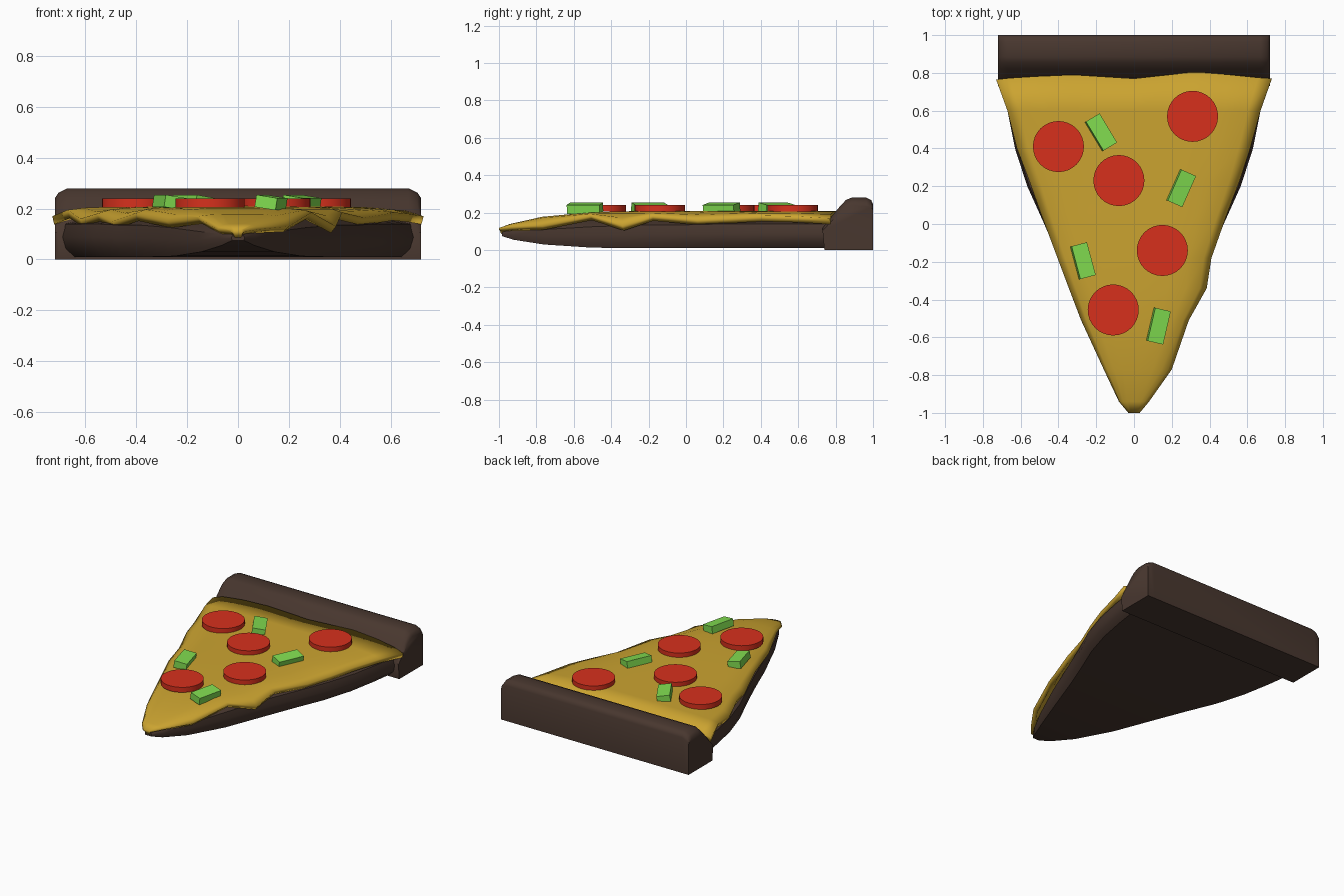
import bpy
from math import radians, cos, sin, tau

if "Cube" in bpy.data.objects:
    bpy.data.objects.remove(bpy.data.objects["Cube"])


def material(name, rgb):
    m = bpy.data.materials.new(name)
    m.diffuse_color = (*rgb, 1)
    m.use_nodes = True
    m.node_tree.nodes["Principled BSDF"].inputs["Base Color"].default_value = m.diffuse_color
    return m


BROWN = material("crust brown", (0.065, 0.038, 0.028))
YELLOW = material("cheese yellow", (0.60, 0.37, 0.03))
RED = material("pepperoni red", (0.68, 0.03, 0.012))
GREEN = material("pepper green", (0.22, 0.72, 0.08))


def build(name, verts, faces, mat, smooth=None):
    me = bpy.data.meshes.new(name)
    me.from_pydata(verts, [], faces)
    me.materials.append(mat)
    if smooth:
        me.shade_smooth()
        me.set_sharp_from_angle(angle=radians(smooth))
    ob = bpy.data.objects.new(name, me)
    bpy.context.collection.objects.link(ob)
    return ob


def loft(name, sections, mat, smooth=None):
    """Skin equal-sized closed sections and cap both ends."""
    n = len(sections[0])
    verts = [p for s in sections for p in s]
    faces = [(i * n + j, i * n + (j + 1) % n, (i + 1) * n + (j + 1) % n, (i + 1) * n + j)
             for i in range(len(sections) - 1) for j in range(n)]
    faces += [tuple(reversed(range(n))), tuple(range(len(verts) - n, len(verts)))]
    ob = build(name, verts, faces, mat)
    import bmesh
    bm = bmesh.new()
    bm.from_mesh(ob.data)
    bmesh.ops.recalc_face_normals(bm, faces=bm.faces)
    bm.to_mesh(ob.data)
    bm.free()
    if smooth:
        ob.data.shade_smooth()
        ob.data.set_sharp_from_angle(angle=radians(smooth))
    return ob


# Crust base: (y, half width, bottom z, top edge z, top middle z)
base_rows = [(-0.985, .025, .075, .09, .095), (-.92, .07, .055, .10, .115),
             (-.76, .155, .03, .11, .14), (-.5, .27, .013, .125, .165),
             (-.2, .39, .01, .135, .175), (0, .475, .01, .135, .175),
             (.2, .565, .01, .14, .175), (.4, .63, .01, .14, .175),
             (.6, .67, .01, .14, .175), (.8, .70, .01, .14, .175)]
sections = []
for y, w, zb, ze, zm in base_rows:
    mid = zb + (ze - zb) * 0.6
    half = [(.93 * w, zb), (.98 * w, zb + .25 * (ze - zb)), (w, mid), (.98 * w, ze), (.75 * w, zm)]
    sections.append([(x, y, z) for x, z in half] + [(-x, y, z) for x, z in reversed(half)])
loft("crust_base", sections, BROWN, 40)

# Crust roll: y-z profile swept along x, lowered at both ends
roll = [(.74, 0), (1, 0), (1, .245), (.99, .268), (.965, .28), (.885, .28),
        (.855, .268), (.82, .23), (.77, .17), (.73, .12)]
loft("crust_roll", [[(x, y, z * k) for y, z in roll] for x, k in
                    ((-.72, .86), (-.705, .94), (-.67, 1), (.67, 1), (.705, .94), (.72, .86))],
     BROWN, 50)

# Cheese: (y, left x, left z, right x, right z, middle z), drooping at the edges
cheese_rows = [(-1, -.03, .11, .03, .11, .118), (-.94, -.08, .118, .08, .118, .14),
               (-.77, -.16, .165, .20, .13, .178), (-.51, -.28, .15, .29, .185, .202),
               (-.34, -.345, .165, .385, .13, .207), (-.18, -.405, .18, .41, .185, .21),
               (.06, -.495, .15, .495, .165, .21), (.23, -.555, .18, .56, .175, .21),
               (.40, -.62, .16, .615, .185, .21), (.60, -.67, .195, .67, .18, .21),
               (.77, -.73, .17, .73, .17, .21)]
cols = [0, .05, .15, .28, .5, .72, .85, .95, 1]
droop = [1, .45, .12, 0, 0, 0, .12, .45, 1]
back = [-.005, .003, .012, .02, 0, .035, .02, .005, 0]
verts, n = [], len(cols)
for y, xl, zl, xr, zr, zm in cheese_rows:
    for i, u in enumerate(cols):
        edge = zl if u < .5 else zr
        dy = back[i] if y > .7 else 0
        verts.append((xl + (xr - xl) * u, y + dy, zm + (edge - zm) * droop[i]))
faces = [(r * n + i, r * n + i + 1, (r + 1) * n + i + 1, (r + 1) * n + i)
         for r in range(len(cheese_rows) - 1) for i in range(n - 1)]
cheese = build("cheese", verts, faces, YELLOW, 60)
solid = cheese.modifiers.new("thickness", 'SOLIDIFY')
solid.thickness = 0.033
solid.offset = -1

# Pepperoni discs
for i, (x, y) in enumerate([(-.4, .41), (.31, .57), (-.08, .23), (.15, -.14), (-.11, -.455)]):
    loft(f"pepperoni_{i + 1}",
         [[(x + .135 * cos(tau * k / 32), y + .135 * sin(tau * k / 32), z) for k in range(32)]
          for z in (.205, .24)], RED, 40)

# Green pepper pieces, each tipped slightly sideways
for i, (x, y, a) in enumerate([(-.175, .485, 31), (.25, .19, -24), (-.27, -.195, 15), (.13, -.54, -13)]):
    bpy.ops.mesh.primitive_cube_add(size=1, location=(x, y, .224),
                                    rotation=(0, radians(9), radians(a)))
    ob = bpy.context.object
    ob.name = f"green_pepper_{i + 1}"
    ob.scale = (.085, .18, .048)
    ob.data.materials.append(GREEN)
